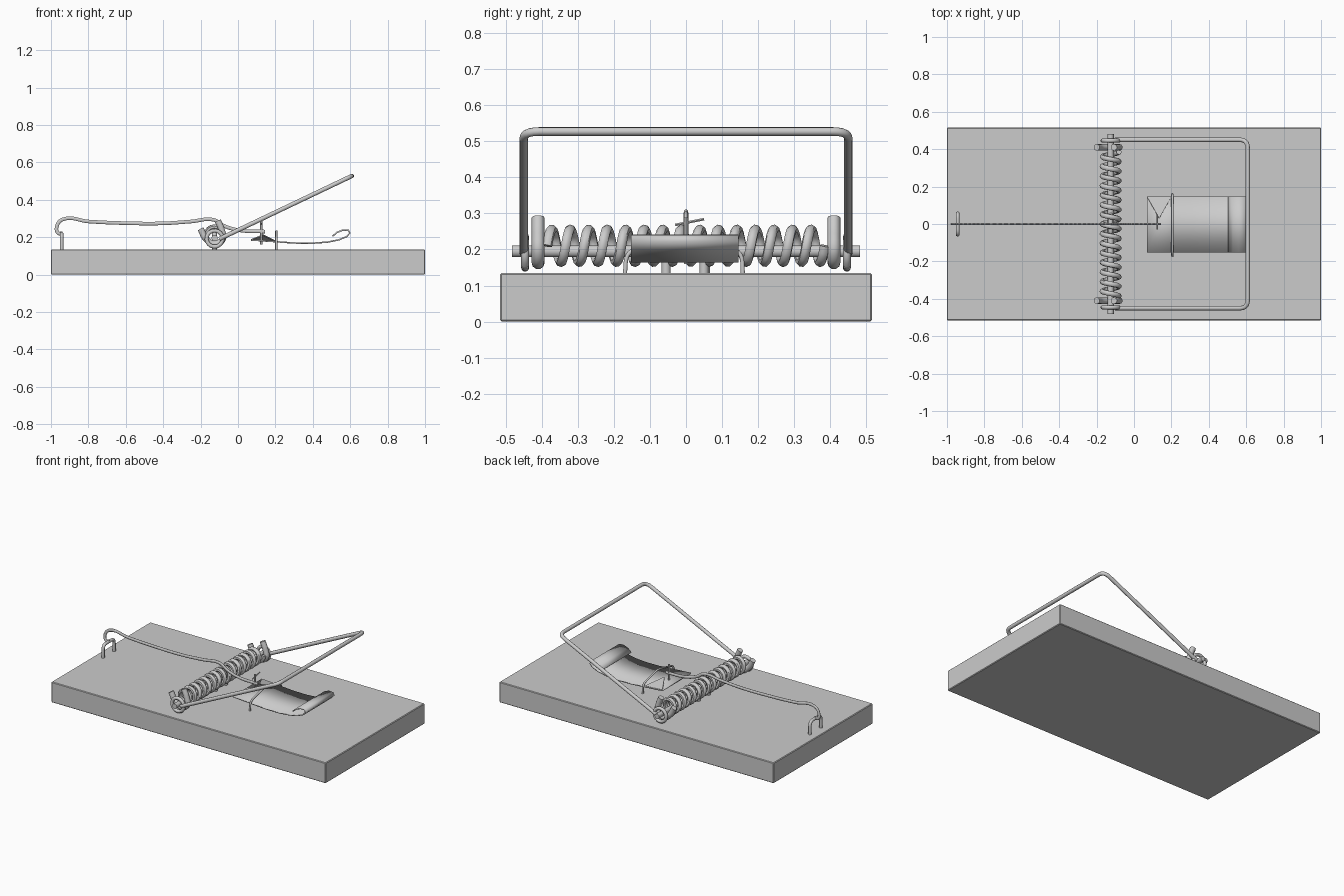
import bpy, math
from mathutils import Vector

if "Cube" in bpy.data.objects:
    bpy.data.objects.remove(bpy.data.objects["Cube"])


def wire(name, pts, radius, kind='POLY', res=3, flat_y=1.0):
    """Round wire through points, turned into a smooth mesh."""
    cu = bpy.data.curves.new(name, 'CURVE')
    cu.dimensions = '3D'
    cu.bevel_depth = radius
    cu.bevel_resolution = res
    cu.use_fill_caps = True
    cu.resolution_u = 6
    if kind == 'BEZIER':
        sp = cu.splines.new('BEZIER')
        sp.bezier_points.add(len(pts) - 1)
        for b, p in zip(sp.bezier_points, pts):
            b.co = p
            b.handle_left_type = b.handle_right_type = 'AUTO'
    else:
        sp = cu.splines.new('POLY')
        sp.points.add(len(pts) - 1)
        for b, p in zip(sp.points, pts):
            b.co = (*p, 1)
    ob = bpy.data.objects.new(name, cu)
    bpy.context.collection.objects.link(ob)
    ob.scale.y = flat_y
    bpy.ops.object.select_all(action='DESELECT')
    bpy.context.view_layer.objects.active = ob
    ob.select_set(True)
    bpy.ops.object.convert(target='MESH')
    bpy.ops.object.shade_smooth_by_angle(angle=math.radians(45))
    return bpy.context.object


def rounded(pts, r, n=5):
    """Polyline with its inner corners rounded off."""
    pts = [Vector(p) for p in pts]
    out = [pts[0]]
    for a, b, c in zip(pts, pts[1:], pts[2:]):
        p, q = b + (a - b).normalized() * r, b + (c - b).normalized() * r
        for i in range(n + 1):
            t = i / n
            out.append(p * (1 - t) ** 2 + b * 2 * t * (1 - t) + q * t * t)
    return out + [pts[-1]]


AX, AZ = -0.125, 0.2   # spring axis

# wooden base
bpy.ops.mesh.primitive_cube_add(size=1, location=(0, 0, 0.0675))
base = bpy.context.object
base.name = "wooden_base"
base.scale = (2, 1.03, 0.135)
bpy.ops.object.transform_apply(location=False, rotation=False, scale=True)
bev = base.modifiers.new("edge", 'BEVEL')
bev.width = 0.004
bev.segments = 1

# coil spring
turns, steps, half = 15, 16, 0.385
coil = []
for i in range(turns * steps + 1):
    a = 2 * math.pi * i / steps
    coil.append((AX + 0.045 * math.cos(a), -half + 2 * half * i / (turns * steps),
                 AZ + 0.01 + 0.045 * math.sin(a)))
wire("coil_spring", coil, 0.014, res=2)

# axle through the spring
wire("axle", [(AX, -0.482, 0.195), (AX, 0.482, 0.195)], 0.017)

# hooked spring ends and wrapped ends of the kill bar
for s, side in ((-1, "front"), (1, "back")):
    y = 0.41 * s
    hook = [(-0.2, y, 0.245), (-0.17, y, 0.19), (-0.125, y, 0.163),
            (-0.082, y, 0.19), (-0.088, y, 0.24), (-0.108, y, 0.288)]
    wire(side + "_spring_end", hook, 0.018, 'BEZIER')
    loop = []
    for i in range(19):
        a = math.radians(-55 + 20 * i)
        loop.append((AX + 0.043 * math.cos(a), s * 0.446, 0.192 + 0.043 * math.sin(a)))
    wire(side + "_bar_loop", loop, 0.011)

# kill bar
bar = rounded([(-0.1, -0.45, 0.19), (0.608, -0.45, 0.527),
               (0.608, 0.45, 0.527), (-0.1, 0.45, 0.19)], 0.045)
wire("kill_bar", bar, 0.012)

# hold-down rod with hooked end
rod = [(-0.937, 0.222), (-0.962, 0.222), (-0.966, 0.265), (-0.935, 0.296), (-0.8, 0.284),
       (-0.6, 0.275), (-0.4, 0.274), (-0.25, 0.284), (-0.13, 0.293),
       (-0.08, 0.263), (0, 0.238), (0.145, 0.23)]
wire("hold_down_rod", [(x, 0, z) for x, z in rod], 0.01, 'BEZIER', flat_y=0.65)

# staples: rod anchor, pedal hinge, axle holders
wire("rod_staple", rounded([(-0.943, -0.057, 0.12), (-0.943, -0.057, 0.218),
     (-0.943, 0.057, 0.218), (-0.943, 0.057, 0.12)], 0.03), 0.01)
wire("pedal_staple", rounded([(0.205, -0.17, 0.12), (0.205, -0.165, 0.195),
     (0.205, 0, 0.235), (0.205, 0.155, 0.195), (0.205, 0.158, 0.12)], 0.03), 0.006)
wire("axle_staple", rounded([(AX, -0.055, 0.12), (AX, -0.055, 0.22),
     (AX, 0.05, 0.22), (AX, 0.05, 0.12)], 0.025), 0.013)

# bait pedal: bent sheet with a rolled lip
prof = [(0.07, 0.185), (0.2, 0.176), (0.3, 0.169), (0.4, 0.168), (0.48, 0.174),
        (0.54, 0.186), (0.58, 0.203), (0.598, 0.222), (0.59, 0.237),
        (0.56, 0.238), (0.53, 0.226), (0.505, 0.205)]
verts = [(x, y, z) for x, z in prof for y in (-0.152, 0.146)]
faces = [(2 * i, 2 * i + 2, 2 * i + 3, 2 * i + 1) for i in range(len(prof) - 1)]
me = bpy.data.meshes.new("bait_pedal")
me.from_pydata(verts, [], faces)
pedal = bpy.data.objects.new("bait_pedal", me)
bpy.context.collection.objects.link(pedal)
sol = pedal.modifiers.new("sheet", 'SOLIDIFY')
sol.thickness = 0.008
sol.offset = 0
bpy.ops.object.select_all(action='DESELECT')
bpy.context.view_layer.objects.active = pedal
pedal.select_set(True)
bpy.ops.object.shade_smooth_by_angle(angle=math.radians(40))

# upright catch on the pedal, with its folded triangular flap
wire("pedal_catch", [(0.125, 0, 0.16), (0.125, 0, 0.288)], 0.007, res=1)
wire("catch_tip", [(0.125, -0.03, 0.268), (0.125, 0.05, 0.284)], 0.004, res=1)
me = bpy.data.meshes.new("pedal_flap")
me.from_pydata([(0.07, 0.146, 0.19), (0.2, 0.146, 0.182), (0.135, 0.03, 0.215)], [], [(0, 2, 1)])
flap = bpy.data.objects.new("pedal_flap", me)
bpy.context.collection.objects.link(flap)
sol = flap.modifiers.new("sheet", 'SOLIDIFY')
sol.thickness = 0.006
